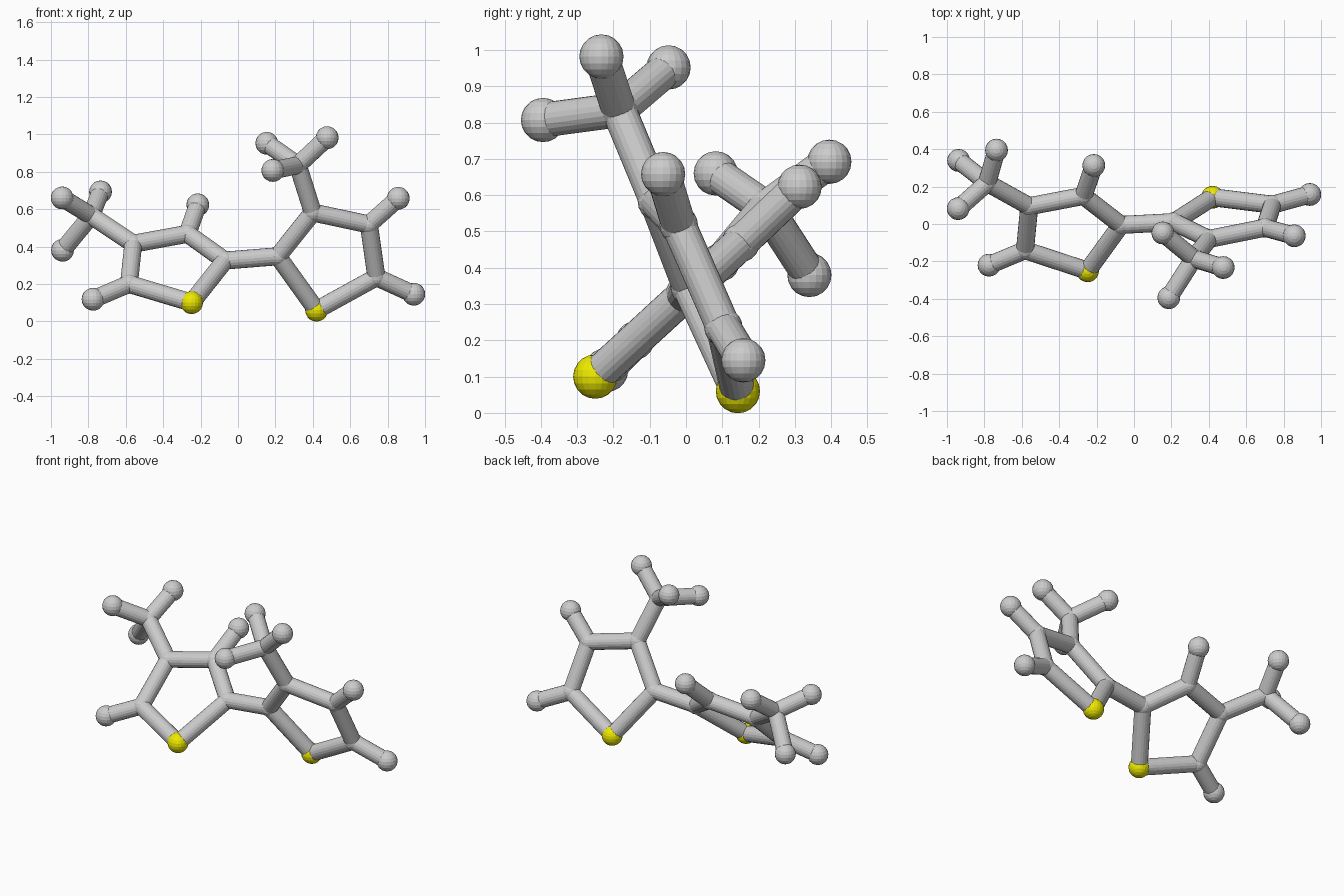
import bpy
from mathutils import Vector

if "Cube" in bpy.data.objects:
    bpy.data.objects.remove(bpy.data.objects["Cube"])

BALL_R, JOINT_R, ROD_R = 0.061, 0.053, 0.048

# Joint centres, two five-sided rings joined by one rod
left_ring = {
    "left_sulfur": (-0.248, -0.25, 0.10),
    "left_inner": (-0.07, -0.005, 0.325),
    "left_top": (-0.27, 0.15, 0.468),
    "left_outer": (-0.56, 0.095, 0.415),
    "left_low": (-0.583, -0.14, 0.20),
}
right_ring = {
    "right_sulfur": (0.42, 0.143, 0.06),
    "right_inner": (0.213, 0.01, 0.348),
    "right_top": (0.40, -0.08, 0.582),
    "right_outer": (0.70, -0.02, 0.518),
    "right_low": (0.74, 0.103, 0.236),
}
branches = {
    "left_branch": (-0.785, 0.22, 0.565),
    "right_branch": (0.32, -0.185, 0.835),
}
# End balls: each is (parent joint, centre)
tips = [
    ("left_top", (-0.215, 0.313, 0.623)),
    ("left_low", (-0.775, -0.22, 0.118)),
    ("left_branch", (-0.735, 0.395, 0.692)),
    ("left_branch", (-0.94, 0.082, 0.66)),
    ("left_branch", (-0.938, 0.34, 0.38)),
    ("right_outer", (0.857, -0.063, 0.658)),
    ("right_low", (0.94, 0.158, 0.145)),
    ("right_branch", (0.477, -0.233, 0.982)),
    ("right_branch", (0.154, -0.048, 0.952)),
    ("right_branch", (0.186, -0.394, 0.807)),
]
joints = {**left_ring, **right_ring, **branches}

yellow = bpy.data.materials.new("yellow")
yellow.diffuse_color = (0.85, 0.82, 0.0, 1)
yellow.use_nodes = True
yellow.node_tree.nodes["Principled BSDF"].inputs["Base Color"].default_value = yellow.diffuse_color


def ball(name, centre, radius, mat=None):
    bpy.ops.mesh.primitive_uv_sphere_add(segments=20, ring_count=10, radius=radius, location=centre)
    ob = bpy.context.object
    ob.name = name
    if mat:
        ob.data.materials.append(mat)


def rod(name, a, b):
    a, b = Vector(a), Vector(b)
    d = b - a
    bpy.ops.mesh.primitive_cylinder_add(vertices=20, radius=ROD_R, depth=d.length, location=(a + b) / 2)
    ob = bpy.context.object
    ob.name = name
    ob.rotation_mode = 'QUATERNION'
    ob.rotation_quaternion = d.to_track_quat('Z', 'Y')


# Joints, with the yellow balls at the ring bottoms
for name, p in joints.items():
    if "sulfur" in name:
        ball(name + "_ball", p, BALL_R, yellow)
    else:
        ball(name + "_joint", p, JOINT_R)

# Ring rods
for ring in (left_ring, right_ring):
    keys = list(ring)
    for a, b in zip(keys, keys[1:] + keys[:1]):
        rod("ring_rod_" + a, ring[a], ring[b])

# Linking rod and branch rods
for a, b in (("left_inner", "right_inner"), ("left_outer", "left_branch"), ("right_top", "right_branch")):
    rod("link_rod_" + b, joints[a], joints[b])

# Tip rods and end balls
for i, (parent, p) in enumerate(tips):
    rod(f"tip_rod_{i}", joints[parent], p)
    ball(f"tip_ball_{i}", p, BALL_R)
